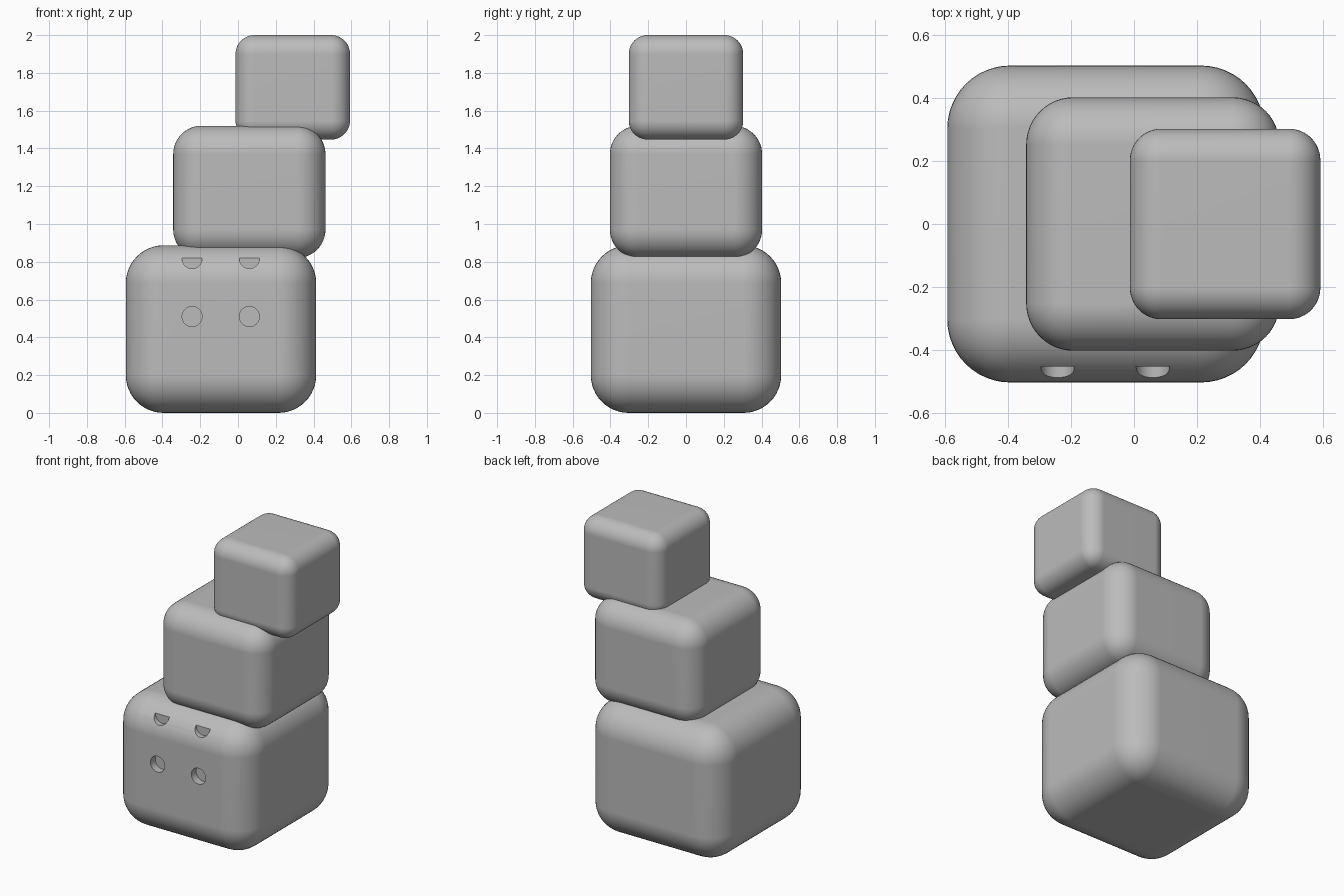
import bpy
from mathutils import Vector

default_cube = bpy.data.objects.get("Cube")
if default_cube:
    bpy.data.objects.remove(default_cube, do_unlink=True)

grey = bpy.data.materials.new("light_grey")
grey.use_nodes = True
grey.diffuse_color = (0.5, 0.5, 0.5, 1)
grey.node_tree.nodes["Principled BSDF"].inputs["Base Color"].default_value = grey.diffuse_color


def apply_modifier(obj, modifier):
    bpy.context.view_layer.objects.active = obj
    bpy.ops.object.modifier_apply(modifier=modifier.name)


def rounded_block(name, x, width, bottom, top, radius):
    """Square block with evenly rounded edges, centred on y = 0."""
    bpy.ops.mesh.primitive_cube_add(size=1, location=(x, 0, (bottom + top) / 2))
    obj = bpy.context.object
    obj.name = name
    obj.scale = (width, width, top - bottom)
    bpy.ops.object.transform_apply(location=False, rotation=False, scale=True)
    obj.data.materials.append(grey)
    bevel = obj.modifiers.new("Rounded edges", 'BEVEL')
    bevel.width = radius
    bevel.segments = 12
    apply_modifier(obj, bevel)
    return obj


def drill(obj, x, z, radius, back):
    """Sink a round, flat-backed hole into the front of a block."""
    length = 0.3
    bpy.ops.mesh.primitive_cylinder_add(
        vertices=48, radius=radius, depth=length,
        location=(x, back - length / 2, z), rotation=(Vector((0, 0, 1)).angle(Vector((0, 1, 0))), 0, 0))
    cutter = bpy.context.object
    cutter.hide_render = True
    cutter.data.materials.append(grey)
    cut = obj.modifiers.new("Hole", 'BOOLEAN')
    cut.operation = 'DIFFERENCE'
    cut.solver = 'EXACT'
    cut.object = cutter
    apply_modifier(obj, cut)
    bpy.data.objects.remove(cutter, do_unlink=True)


# Three stacked blocks, each stepping sideways
bottom_block = rounded_block("bottom_block", -0.09, 1.008, 0.0, 0.887, 0.2)
middle_block = rounded_block("middle_block", 0.06, 0.806, 0.82, 1.52, 0.15)
top_block = rounded_block("top_block", 0.29, 0.606, 1.447, 2.0, 0.1)

# Two rows of shallow holes in the front of the bottom block
for hole_x in (-0.243, 0.06):
    for hole_z in (0.51, 0.817):
        drill(bottom_block, hole_x, hole_z, 0.053, -0.453)

# Smooth rounding with crisp hole rims
for block in (bottom_block, middle_block, top_block):
    bpy.ops.object.select_all(action='DESELECT')
    block.select_set(True)
    bpy.context.view_layer.objects.active = block
    bpy.ops.object.shade_smooth_by_angle(angle=0.5)
    normals = block.modifiers.new("Flat face normals", 'WEIGHTED_NORMAL')
    normals.keep_sharp = True
